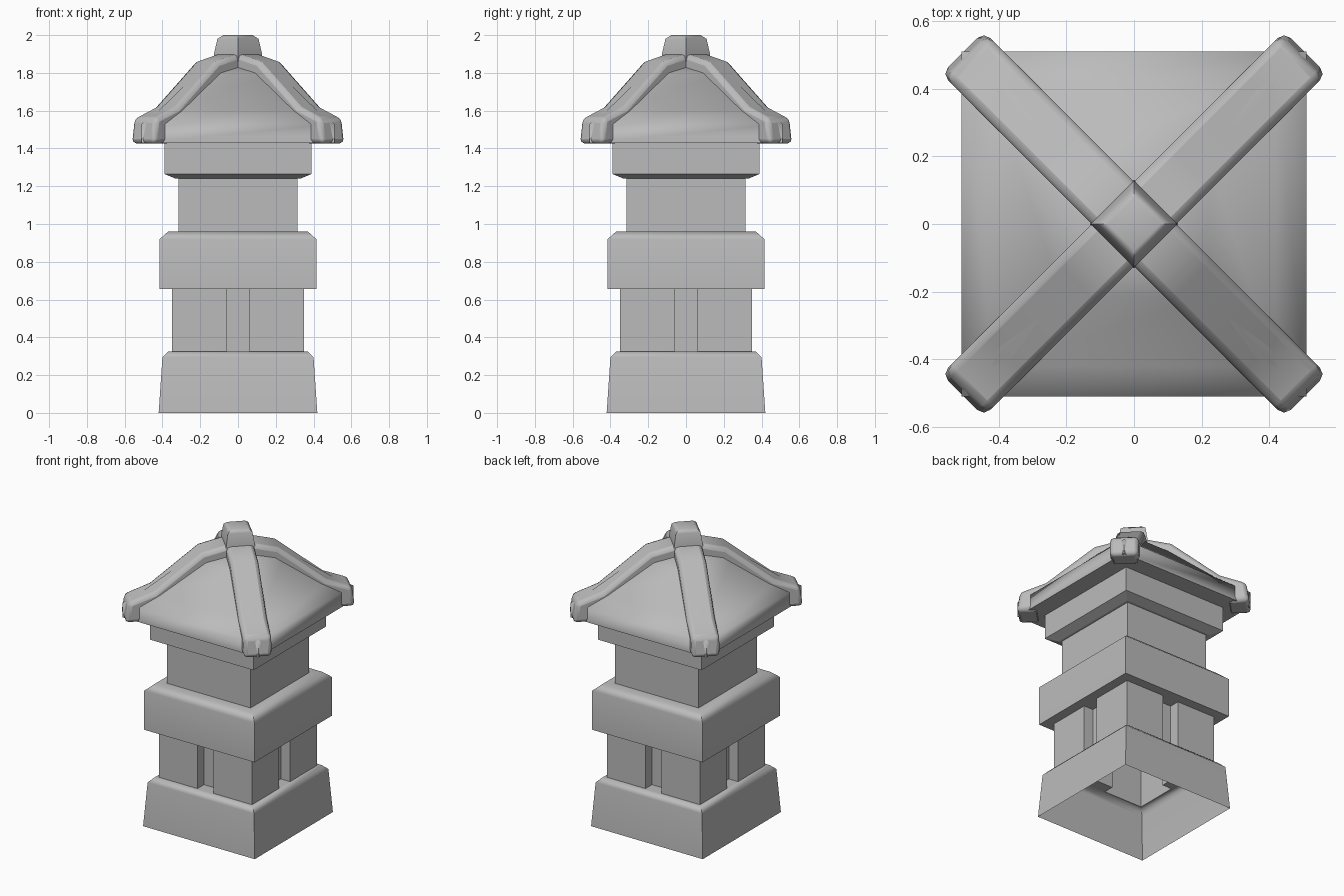
import bpy, bmesh
from math import pi, radians
from mathutils import Matrix

cube = bpy.data.objects.get("Cube")
if cube:
    bpy.data.objects.remove(cube, do_unlink=True)

stone = bpy.data.materials.new("grey_stone")
stone.use_nodes = True
GREY = (0.5, 0.5, 0.5, 1)
stone.diffuse_color = GREY
stone.node_tree.nodes["Principled BSDF"].inputs["Base Color"].default_value = GREY


def finish(name, bm, smooth=0, bevel=0, recalc=True):
    """Turn a bmesh into a shaded stone object."""
    if recalc:
        bmesh.ops.recalc_face_normals(bm, faces=bm.faces)
    mesh = bpy.data.meshes.new(name)
    bm.to_mesh(mesh)
    bm.free()
    mesh.materials.append(stone)
    obj = bpy.data.objects.new(name, mesh)
    bpy.context.collection.objects.link(obj)
    if bevel:
        mod = obj.modifiers.new("soft_edges", "BEVEL")
        mod.width, mod.segments, mod.limit_method = bevel, 2, "ANGLE"
        mod.angle_limit = radians(50)
    if smooth:
        bpy.ops.object.select_all(action="DESELECT")
        obj.select_set(True)
        bpy.context.view_layer.objects.active = obj
        bpy.ops.object.shade_smooth_by_angle(angle=radians(smooth))
        mod = obj.modifiers.new("even_shading", "WEIGHTED_NORMAL")
        mod.keep_sharp = True
    return obj


def square_shell(name, profile, smooth=0, cap=False, turn=0):
    """Stack square rings given as (half width, height)."""
    bm = bmesh.new()
    rings = []
    for h, z in profile:
        corners = [(-h, -h), (h, -h), (h, h), (-h, h)]
        rings.append([bm.verts.new((x, y, z)) for x, y in corners])
    for low, high in zip(rings, rings[1:]):
        for i in range(4):
            j = (i + 1) % 4
            bm.faces.new((low[i], low[j], high[j], high[i]))
    if cap:
        bm.faces.new(rings[-1])
    bm.transform(Matrix.Rotation(turn, 4, "Z"))
    return finish(name, bm, smooth, recalc=False)


# Hollow plinth with a softened top edge
square_shell("plinth", [(0.42, 0), (0.40, 0.295), (0.37, 0.325), (0.35, 0.325)], 55)

# Lower wall: square outline with a vertical notch in each side
HALF, GAP, DEEP = 0.35, 0.06, 0.28
LOW, HIGH = 0.325, 0.655
side = [(-HALF, -HALF), (-GAP, -HALF), (-GAP, -DEEP), (GAP, -DEEP), (GAP, -HALF)]
wall = bmesh.new()
outline = []
for k in range(4):
    spin = Matrix.Rotation(k * pi / 2, 4, "Z")
    for x, y in side:
        p = spin @ Matrix.Translation((x, y, LOW))
        outline.append(p.translation)
lower = [wall.verts.new(p) for p in outline]
upper = [wall.verts.new((p.x, p.y, HIGH)) for p in outline]
for i in range(len(lower)):
    j = (i + 1) % len(lower)
    wall.faces.new((lower[i], lower[j], upper[j], upper[i]))
    if i % 5 == 1:  # floor of the notch
        wall.faces.new([lower[i + n] for n in (0, 3, 2, 1)])
finish("notched_wall", wall, recalc=False)

# Middle tier
square_shell("middle_tier", [(0.27, 0.655), (0.415, 0.655), (0.415, 0.92),
                             (0.37, 0.96), (0.30, 0.96)], 55)

# Upper wall and the cornice under the roof
square_shell("upper_wall", [(0.315, 0.96), (0.315, 1.245)])
square_shell("cornice", [(0.31, 1.24), (0.33, 1.24), (0.39, 1.265), (0.39, 1.43)])

# Curved hipped roof
square_shell("roof", [(0.38, 1.43), (0.51, 1.43), (0.51, 1.53), (0.42, 1.6),
                      (0.215, 1.8), (0.12, 1.83), (0.02, 1.85)], 58, cap=True)

# Two crossing diagonal ridge beams, mirrored about the centre
half_top = [(0.08, 1.9), (0.24, 1.86), (0.54, 1.62), (0.70, 1.56), (0.72, 1.425)]
half_under = [(0.60, 1.425), (0.48, 1.55), (0.2, 1.75)]
half = half_top + half_under
profile = half + [(-r, z) for r, z in reversed(half)]
WIDTH = 0.088
for name, angle in (("ridge_beam_a", pi / 4), ("ridge_beam_b", 3 * pi / 4)):
    bm = bmesh.new()
    face = bm.faces.new([bm.verts.new((r, -WIDTH, z)) for r, z in profile])
    moved = bmesh.ops.extrude_face_region(bm, geom=[face])["geom"]
    verts = [v for v in moved if isinstance(v, bmesh.types.BMVert)]
    bmesh.ops.translate(bm, verts=verts, vec=(0, 2 * WIDTH, 0))
    bm.transform(Matrix.Rotation(angle, 4, "Z"))
    finish(name, bm, 45, bevel=0.026)

# Cap block on the crossing, set diagonally
square_shell("roof_cap", [(0.092, 1.86), (0.09, 1.9), (0.077, 1.98), (0.055, 2.0)],
             55, cap=True, turn=pi / 4)
